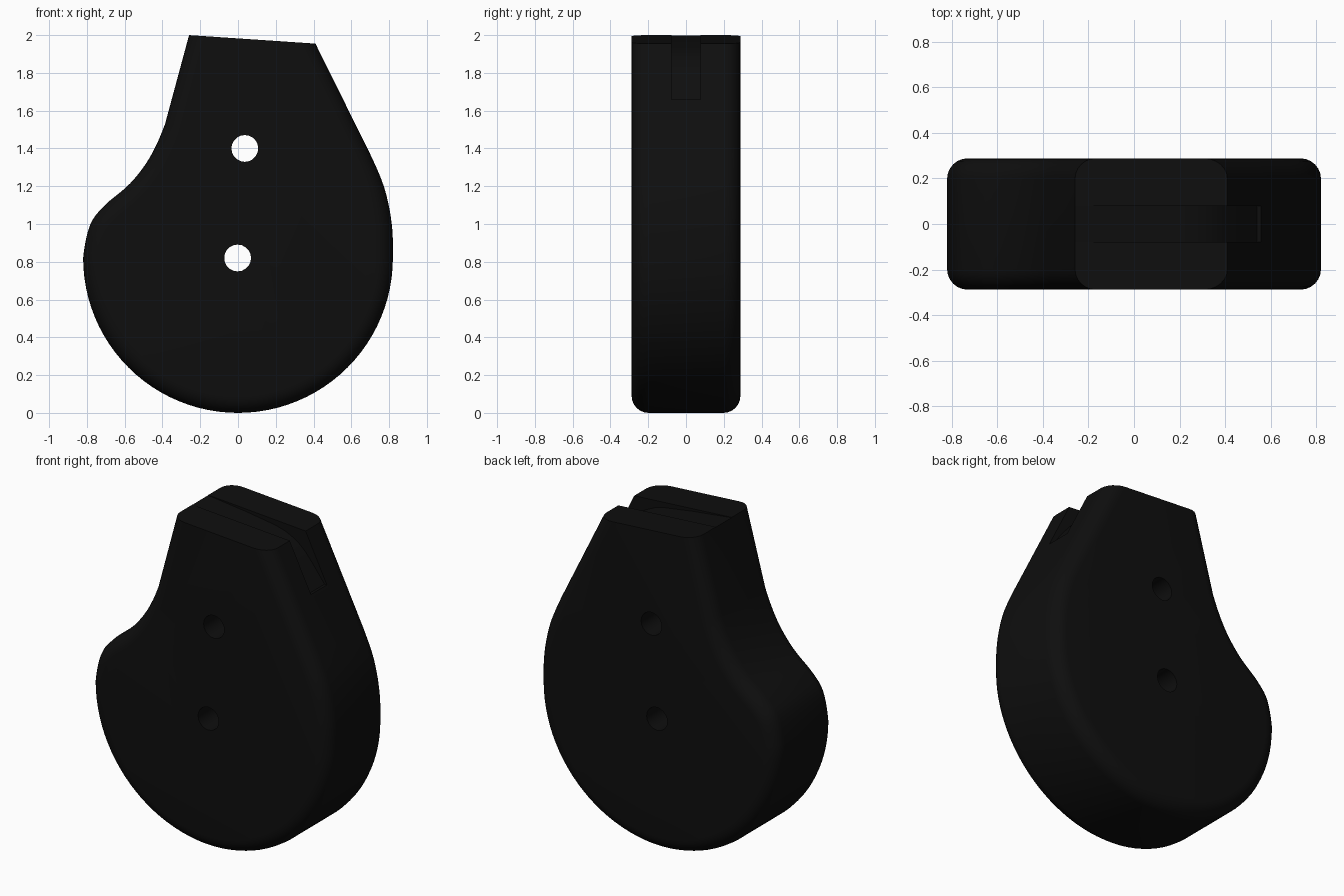
import bpy, bmesh, math
from mathutils import Vector

if "Cube" in bpy.data.objects:
    bpy.data.objects.remove(bpy.data.objects["Cube"])

HALF = 0.288     # half thickness
FILLET = 0.09    # edge rounding radius

black = bpy.data.materials.new("matte_black")
black.diffuse_color = (0.0045, 0.0045, 0.0045, 1)
black.use_nodes = True
black.node_tree.nodes["Principled BSDF"].inputs["Base Color"].default_value = black.diffuse_color


def spline(pts, n=5):
    """Catmull-Rom through pts, leaving out the two guide ends."""
    out = []
    for a, b, c, d in zip(pts, pts[1:], pts[2:], pts[3:]):
        a, b, c, d = map(Vector, (a, b, c, d))
        for i in range(n):
            t = i / n
            out.append(0.5 * (2*b + (c-a)*t + (2*a-5*b+4*c-d)*t*t + (3*b-a-3*c+d)*t**3))
    out.append(Vector(pts[-2]))
    return out


def make_object(name, bm):
    bmesh.ops.recalc_face_normals(bm, faces=bm.faces)
    me = bpy.data.meshes.new(name)
    bm.to_mesh(me)
    bm.free()
    ob = bpy.data.objects.new(name, me)
    bpy.context.collection.objects.link(ob)
    me.materials.append(black)
    return ob


def prism(name, pts, half):
    bm = bmesh.new()
    f = bm.faces.new([bm.verts.new((x, -half, z)) for x, z in pts])
    r = bmesh.ops.extrude_face_region(bm, geom=[f])
    bmesh.ops.translate(bm, vec=(0, 2*half, 0),
                        verts=[v for v in r["geom"] if isinstance(v, bmesh.types.BMVert)])
    return make_object(name, bm)


# Outline, counter-clockwise: round bottom, right shoulder, neck, left hollow
arc = [Vector((0.82*math.cos(a), 0.82 + 0.82*math.sin(a)))
       for a in [math.pi + math.pi*i/48 for i in range(49)]]
right = spline([(0.81, 0.7), (0.82, 0.82), (0.814, 1.0), (0.775, 1.19),
                (0.70, 1.37), (0.60, 1.57)])
left = spline([(-0.34, 1.7), (-0.386, 1.53), (-0.466, 1.354), (-0.571, 1.215),
               (-0.704, 1.10), (-0.783, 0.995), (-0.82, 0.82), (-0.81, 0.7)])
outline = arc + right[1:] + [Vector((0.239, 2.3)), Vector((-0.178, 2.3))] + left[:-1]


def inset(d):
    res = []
    n = len(outline)
    for i, p in enumerate(outline):
        e1 = (p - outline[i-1]).normalized()
        e2 = (outline[(i+1) % n] - p).normalized()
        n1, n2 = Vector((-e1.y, e1.x)), Vector((-e2.y, e2.x))
        m = n1 + n2
        res.append(p + m * (2*d / m.length_squared))
    return res


# Body: stacked outline rings with rounded front and back rims
STEPS = 6
levels = [(FILLET*(1-math.cos(a)), HALF - FILLET + FILLET*math.sin(a))
          for a in [math.pi/2*i/STEPS for i in range(STEPS+1)]]
stack = [(d, -y) for d, y in reversed(levels)] + levels
bm = bmesh.new()
rings = [[bm.verts.new((p.x, y, p.y)) for p in inset(d)] for d, y in stack]
for r0, r1 in zip(rings, rings[1:]):
    for i in range(len(r0)):
        bm.faces.new((r0[i-1], r0[i], r1[i], r1[i-1]))
bm.faces.new(rings[0])
bm.faces.new(rings[-1])
# Sloping flat top
cut = bmesh.ops.bisect_plane(bm, geom=bm.verts[:] + bm.edges[:] + bm.faces[:],
                             plane_co=(-0.26, 0, 2.0), plane_no=(0.045, 0, 0.67),
                             clear_outer=True)
bmesh.ops.holes_fill(bm, edges=[e for e in bm.edges if e.is_boundary], sides=0)
body = make_object("body", bm)

# Cutters: two pin holes and the shallow cord groove that dips to the right
cutters = [prism("pin_hole_cutter",
                 [(x + 0.071*math.cos(a), z + 0.071*math.sin(a))
                  for a in [math.tau*i/20 for i in range(20)]], 0.5)
           for x, z in ((0.036, 1.40), (-0.002, 0.82))]
cutters.append(prism("groove_cutter",
                     [(-0.30, 2.01), (-0.255, 1.997), (0.0, 1.967), (0.2, 1.937),
                      (0.27, 1.918), (0.33, 1.89), (0.37, 1.862), (0.41, 1.825),
                      (0.46, 1.765), (0.54, 1.66), (0.7, 1.66), (0.7, 2.2), (-0.30, 2.2)],
                     0.078))
bpy.context.view_layer.objects.active = body
for c in cutters:
    m = body.modifiers.new(c.name, 'BOOLEAN')
    m.operation, m.solver, m.object = 'DIFFERENCE', 'EXACT', c
    bpy.ops.object.modifier_apply(modifier=m.name)
for c in cutters:
    bpy.data.objects.remove(c)

bpy.ops.object.select_all(action='DESELECT')
body.select_set(True)
bpy.ops.object.shade_smooth_by_angle(angle=math.radians(30))
